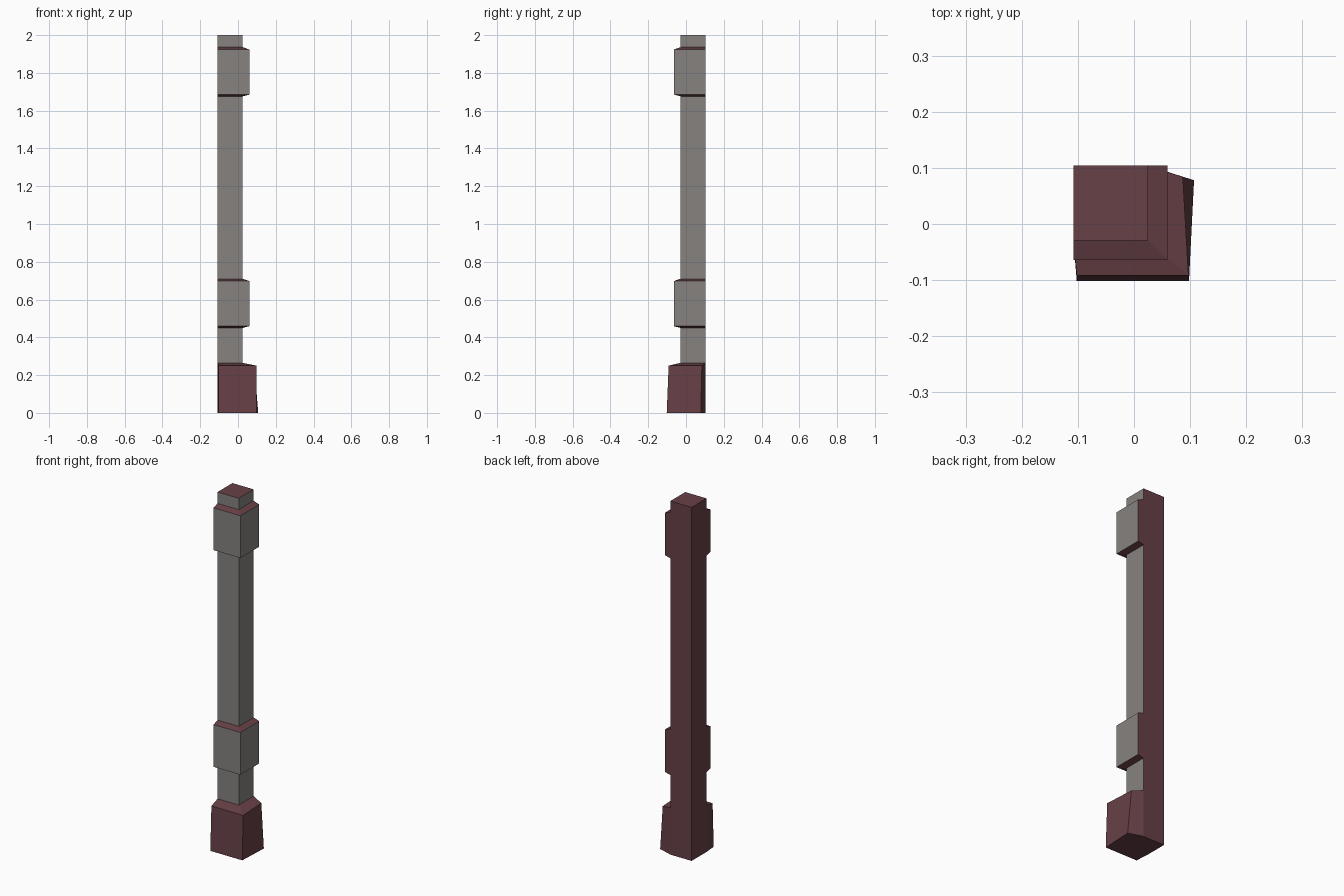
import bpy, bmesh

if "Cube" in bpy.data.objects:
    bpy.data.objects.remove(bpy.data.objects["Cube"])

X0, Y1 = -0.108, 0.104          # shared back-left corner of the post
THIN, WIDE = 0.133, 0.168       # side of the shaft and of the bands


def material(name, rgb):
    m = bpy.data.materials.new(name)
    m.diffuse_color = (*rgb, 1)
    m.use_nodes = True
    m.node_tree.nodes["Principled BSDF"].inputs["Base Color"].default_value = m.diffuse_color
    return m


red = material("dark_red", (0.135, 0.052, 0.062))
grey = material("warm_grey", (0.24, 0.225, 0.215))


def loft(name, rings, cap_bottom, cap_top, paint):
    """Skin a stack of equal-length rings; paint(normal) gives the slot."""
    bm = bmesh.new()
    loops = [[bm.verts.new(p) for p in ring] for ring in rings]
    n = len(rings[0])
    for a, b in zip(loops, loops[1:]):
        for i in range(n):
            j = (i + 1) % n
            bm.faces.new((a[i], a[j], b[j], b[i]))
    if cap_bottom:
        bm.faces.new(loops[0][::-1])
    if cap_top:
        bm.faces.new(loops[-1])
    bmesh.ops.remove_doubles(bm, verts=bm.verts, dist=1e-5)
    bm.normal_update()
    for f in bm.faces:
        f.material_index = paint(f.normal)
    mesh = bpy.data.meshes.new(name)
    bm.to_mesh(mesh)
    bm.free()
    mesh.materials.append(red)
    mesh.materials.append(grey)
    obj = bpy.data.objects.new(name, mesh)
    bpy.context.collection.objects.link(obj)
    return obj


def square(size, z):
    x, y = X0 + size, Y1 - size
    return [(X0, y, z), (x, y, z), (x, Y1, z), (X0, Y1, z)]


# Post: shaft with two chamfered bands, grey on the front and right faces
Z_JOIN = 0.265
rings = [square(THIN, Z_JOIN)]
for z in (0.45, 1.676):
    rings += [square(THIN, z), square(WIDE, z + 0.009),
              square(WIDE, z + 0.248), square(THIN, z + 0.26)]
rings.append(square(THIN, 2.0))
loft("post", rings, False, True,
     lambda n: 1 if n.y < -0.99 or n.x > 0.99 else 0)

# Base: flared stone-like foot wrapping the two exposed sides
fl, fr, br, bl = [p[:2] for p in square(THIN, 0)]


def foot(z, out_left, out_front, out_back):
    return [(*p, z) for p in (fl, out_left, out_front, out_back, br, bl)]


loft("base", [
    foot(0, (-0.102, -0.102), (0.098, -0.102), (0.107, 0.078)),
    foot(0.25, (-0.102, -0.092), (0.097, -0.092), (0.087, 0.084)),
    foot(Z_JOIN, fl, fr, br),
], True, False, lambda n: 0)
